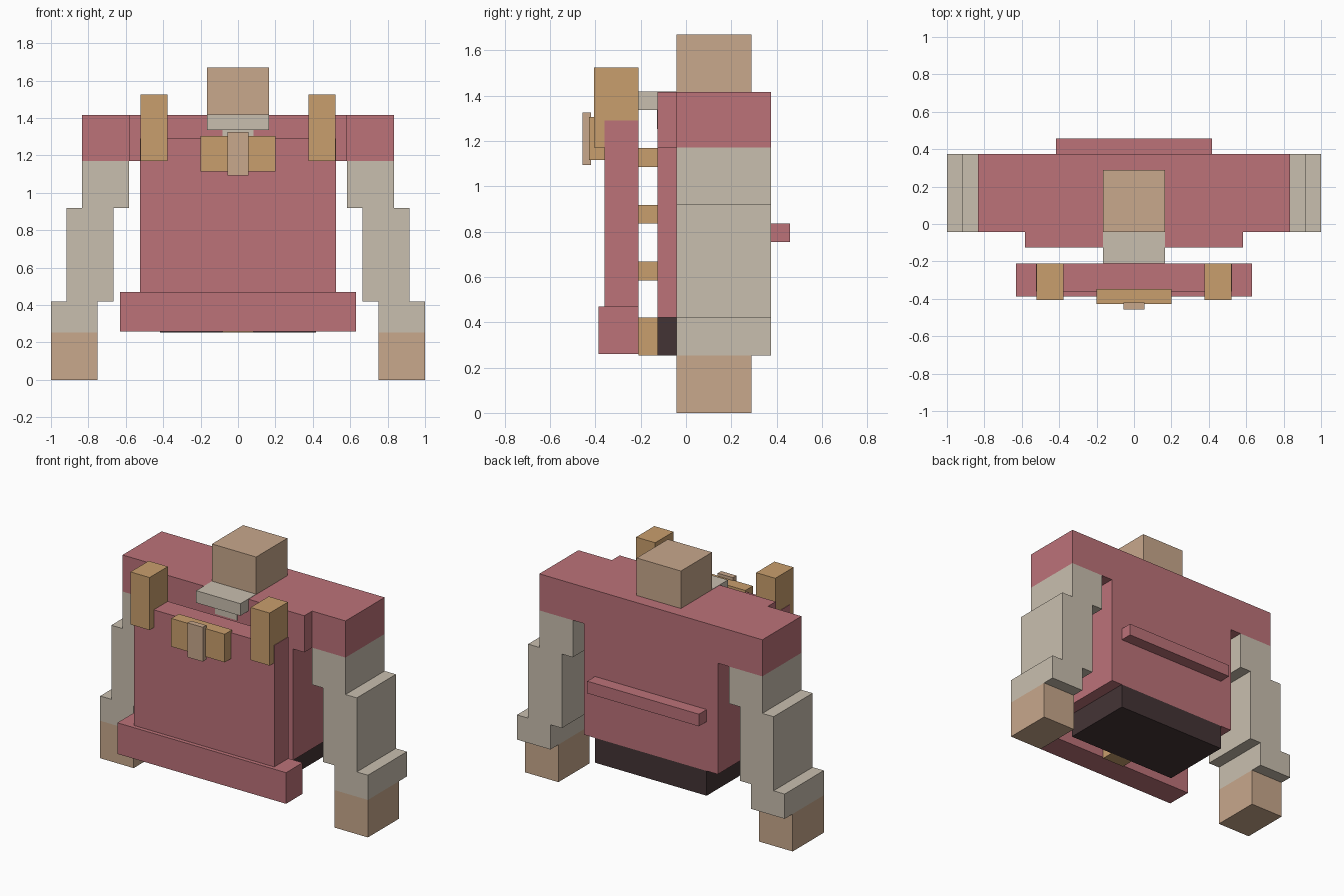
import bpy

cube = bpy.data.objects.get("Cube")
if cube:
    bpy.data.objects.remove(cube, do_unlink=True)


def material(name, rgb):
    # 8-bit display colour to linear
    colour = [((c / 255 + 0.055) / 1.055) ** 2.4 for c in rgb] + [1]
    mat = bpy.data.materials.new(name)
    mat.use_nodes = True
    mat.diffuse_color = colour
    mat.node_tree.nodes["Principled BSDF"].inputs["Base Color"].default_value = colour
    return mat


RED = material("dusty red", (188, 114, 121))
GREY = material("warm grey", (201, 191, 175))
SKIN = material("tan", (200, 168, 140))
GOLD = material("gold", (201, 159, 109))
DARK = material("dark brown", (68, 52, 53))


def box(name, mat, x, y, z):
    """Box spanning the given (low, high) ranges."""
    bpy.ops.mesh.primitive_cube_add(size=1, location=[(a + b) / 2 for a, b in (x, y, z)])
    ob = bpy.context.object
    ob.name = name
    ob.scale = [b - a for a, b in (x, y, z)]
    bpy.ops.object.transform_apply(location=False, rotation=False, scale=True)
    ob.data.materials.append(mat)
    return ob


def centred(name, mat, half, y, z):
    return box(name, mat, (-half, half), y, z)


def pair(name, mat, x, y, z):
    box("left_" + name, mat, x, y, z)
    box("right_" + name, mat, (-x[1], -x[0]), y, z)


# Body
BACK = 0.375
centred("torso", RED, 0.5, (-0.125, BACK), (0.42, 1.417))
centred("chest_yoke", RED, 0.583, (-0.125, -0.042), (1.17, 1.417))
pair("shoulder", RED, (0.5, 0.833), (-0.042, BACK), (1.17, 1.417))
centred("hips", DARK, 0.417, (-0.125, BACK), (0.253, 0.42))
centred("back_belt", RED, 0.417, (BACK, 0.458), (0.753, 0.835))

# Head and collar
centred("head", SKIN, 0.165, (-0.042, 0.29), (1.417, 1.67))
centred("collar", GREY, 0.165, (-0.21, -0.042), (1.337, 1.419))
centred("collar_front", GREY, 0.083, (-0.128, -0.12), (1.253, 1.337))

# Arms stepping outward on the way down
pair("upper_arm", GREY, (0.583, 0.833), (-0.042, BACK), (0.92, 1.17))
pair("forearm", GREY, (0.665, 0.917), (-0.042, BACK), (0.42, 0.92))
pair("cuff", GREY, (0.75, 1.0), (-0.042, BACK), (0.253, 0.42))
pair("hand", SKIN, (0.75, 1.0), (-0.042, 0.29), (0, 0.253))

# Buttons and buckle between body and front panel
for i, z in enumerate((0.585, 0.835, 1.085)):
    centred(f"button_{i + 1}", GOLD, 0.042, (-0.21, -0.125), (z, z + 0.083))
centred("buckle", GOLD, 0.083, (-0.21, -0.125), (0.253, 0.42))

# Front panel with its posts and clasp
centred("front_panel", RED, 0.523, (-0.36, -0.21), (0.47, 1.29))
centred("front_hem", RED, 0.63, (-0.387, -0.21), (0.26, 0.47))
pair("post", GOLD, (0.377, 0.52), (-0.405, -0.21), (1.17, 1.525))
centred("clasp_plate", GOLD, 0.2, (-0.427, -0.347), (1.115, 1.305))
centred("clasp_pin", SKIN, 0.057, (-0.457, -0.42), (1.093, 1.325))
